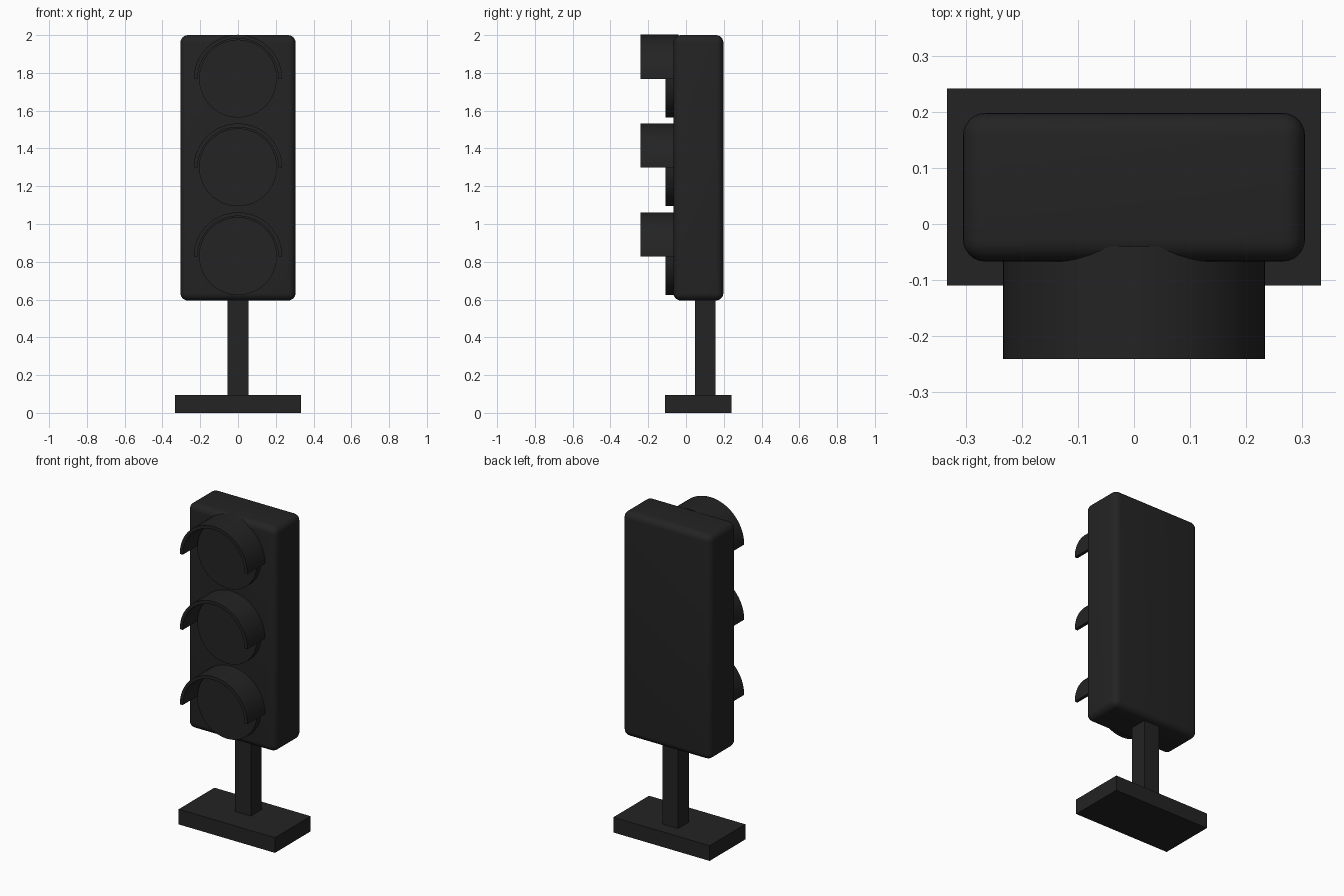
import bpy, bmesh, math

if "Cube" in bpy.data.objects:
    bpy.data.objects.remove(bpy.data.objects["Cube"])

black = bpy.data.materials.new("matte_black")
black.diffuse_color = (0.017, 0.017, 0.017, 1)
black.use_nodes = True
black.node_tree.nodes["Principled BSDF"].inputs["Base Color"].default_value = black.diffuse_color


def finish(bm, name, smooth=True):
    bmesh.ops.recalc_face_normals(bm, faces=bm.faces)
    mesh = bpy.data.meshes.new(name)
    bm.to_mesh(mesh)
    bm.free()
    mesh.materials.append(black)
    obj = bpy.data.objects.new(name, mesh)
    bpy.context.collection.objects.link(obj)
    if smooth:
        bpy.ops.object.select_all(action='DESELECT')
        obj.select_set(True)
        bpy.context.view_layer.objects.active = obj
        bpy.ops.object.shade_smooth_by_angle(angle=math.radians(35))
    return obj


def box(name, lo, hi, bevel=0):
    bm = bmesh.new()
    bmesh.ops.create_cube(bm, size=1)
    for v in bm.verts:
        for i in range(3):
            v.co[i] = lo[i] if v.co[i] < 0 else hi[i]
    if bevel:
        bmesh.ops.bevel(bm, geom=bm.edges[:], offset=bevel, segments=6,
                        profile=0.5, affect='EDGES')
    return finish(bm, name, bool(bevel))


def extrude_profile(name, points, y_front, y_back):
    """Extrude an outline of (x, z) points along y."""
    bm = bmesh.new()
    face = bm.faces.new([bm.verts.new((x, y_front, z)) for x, z in points])
    new = bmesh.ops.extrude_face_region(bm, geom=[face], use_keep_orig=True)
    for v in new["geom"]:
        if isinstance(v, bmesh.types.BMVert):
            v.co.y = y_back
    return finish(bm, name)


def arc(radius, z, start, end, steps):
    angles = [start + (end - start) * i / steps for i in range(steps + 1)]
    return [(radius * math.cos(a), z + radius * math.sin(a)) for a in angles]


# Stand
box("base", (-0.333, -0.11, 0), (0.333, 0.242, 0.095))
box("pole", (-0.055, 0.048, 0.09), (0.055, 0.156, 0.62))

# Rounded housing
box("housing", (-0.305, -0.067, 0.595), (0.305, 0.198, 2.0), 0.04)

# Three lamps, each a lens disc under a half-ring visor
for name, z in (("bottom", 0.828), ("middle", 1.298), ("top", 1.768)):
    extrude_profile(name + "_lens", arc(0.206, z + 0.002, 0, math.tau, 64)[:-1],
                    -0.108, -0.04)
    ring = arc(0.234, z, 0, math.pi, 32) + arc(0.214, z, math.pi, 0, 32)
    extrude_profile(name + "_visor", ring, -0.241, -0.04)
